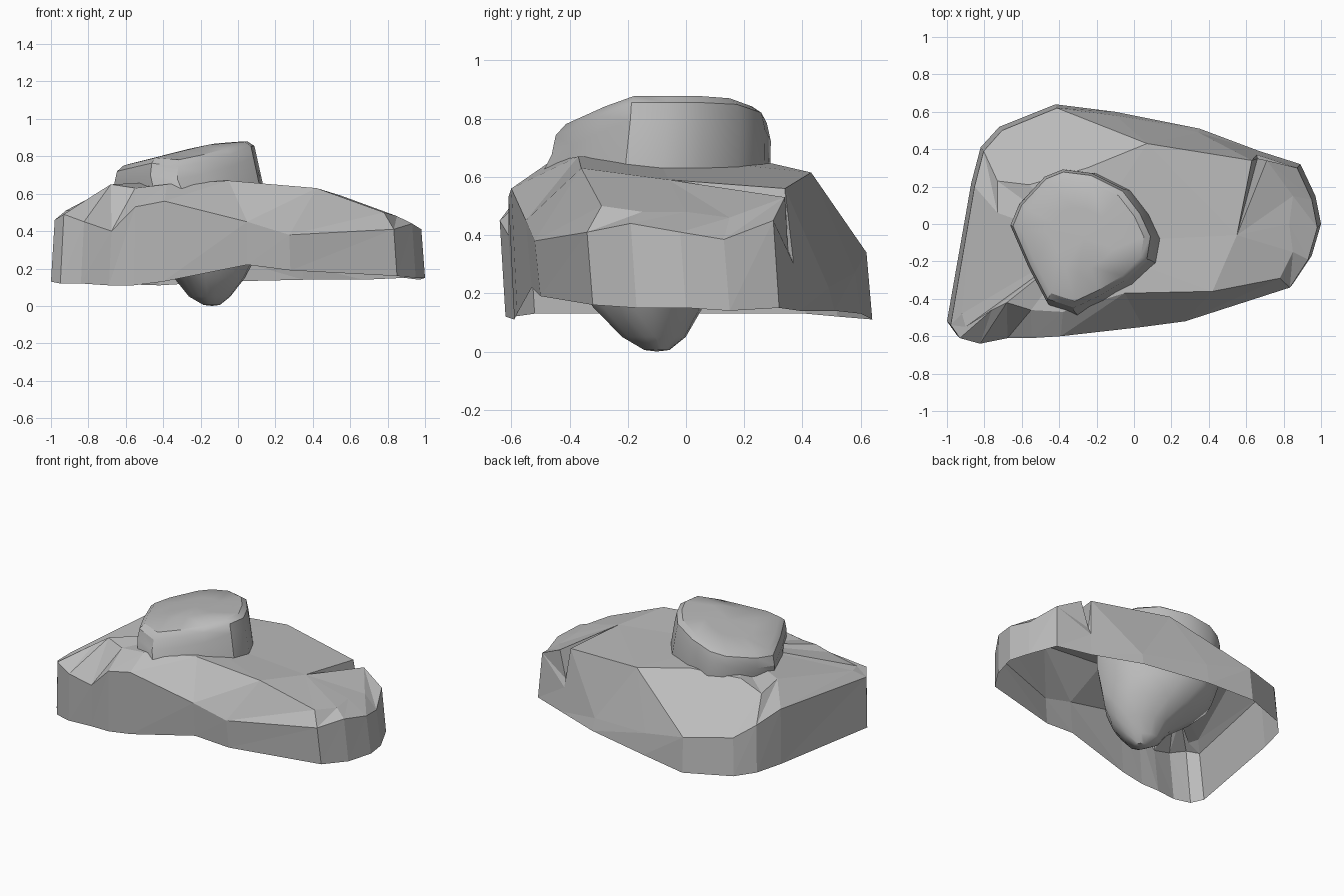
import bpy
import bmesh
from mathutils import Vector

cube = bpy.data.objects.get("Cube")
if cube:
    bpy.data.objects.remove(cube, do_unlink=True)

stone = bpy.data.materials.new("grey_stone")
stone.use_nodes = True
grey = (0.5, 0.5, 0.5, 1)
stone.diffuse_color = grey
shader = next(n for n in stone.node_tree.nodes if n.type == "BSDF_PRINCIPLED")
shader.inputs["Base Color"].default_value = grey
shader.inputs["Roughness"].default_value = 0.9


def finish(bm, name):
    """Turn a bmesh into a named stone object."""
    bmesh.ops.recalc_face_normals(bm, faces=bm.faces)
    mesh = bpy.data.meshes.new(name)
    bm.to_mesh(mesh)
    bm.free()
    mesh.materials.append(stone)
    obj = bpy.data.objects.new(name, mesh)
    bpy.context.collection.objects.link(obj)
    return obj


def bridge(bm, lower, upper, flipped=()):
    """Join two closed rings with split quads; flipped ones use the other diagonal."""
    count = len(lower)
    for i in range(count):
        j = (i + 1) % count
        if i in flipped:
            bm.faces.new((lower[i], lower[j], upper[i]))
            bm.faces.new((lower[j], upper[j], upper[i]))
        else:
            bm.faces.new((lower[i], lower[j], upper[j]))
            bm.faces.new((lower[i], upper[j], upper[i]))


# Slab wall: x, y, lower height, upper height around the outline
wall = [
    (-.84, -.62, .12, .45), (-.69, -.59, .11, .40), (-.56, -.59, .11, .53),
    (-.40, -.58, .13, .56), (.05, -.53, .22, .45), (.28, -.50, .19, .38),
    (.85, -.32, .16, .41), (.95, -.17, .15, .44), (1, 0, .15, .41),
    (.97, .15, .14, .385), (.89, .32, .15, .45), (.67, .39, .14, .30),
    (.35, .51, .14, .22), (-.10, .60, .13, .27), (-.42, .64, .11, .34),
    (-.72, .52, .12, .37), (-.82, .41, .13, .44), (-.87, .22, .13, .49),
    (-1, -.52, .13, .46), (-.95, -.59, .12, .49)]

# Slab crest: the broken upper edge, with a dip at the far crack
crest = [
    (-.76, -.46, .60), (-.68, -.42, .65), (-.55, -.46, .63), (-.38, -.47, .65),
    (-.05, -.37, .67), (.42, -.36, .63), (.78, -.29, .50), (.85, -.15, .48),
    (.83, 0, .48), (.85, .15, .46), (.71, .34, .53), (.66, .35, .35),
    (.63, .34, .56), (.07, .43, .615), (-.25, .30, .645), (-.56, .21, .625),
    (-.73, .23, .575), (-.73, .06, .61), (-.92, -.48, .51), (-.90, -.55, .51)]

bm = bmesh.new()
foot = [bm.verts.new((x, y, low)) for x, y, low, high in wall]
shoulder = [bm.verts.new((x * .98, y - .02, high)) for x, y, low, high in wall]
edge = [bm.verts.new(p) for p in crest]
bridge(bm, foot, shoulder)
bridge(bm, shoulder, edge, flipped={13})

# Slab top: fans around two hubs, one under the boulder, one at the crack tip
hubs = [bm.verts.new((-.28, -.1, .67)), bm.verts.new((.55, -.06, .59))]
owner = [hubs[v.co.x > .3] for v in edge]
for i, v in enumerate(edge):
    j = (i + 1) % len(edge)
    bm.faces.new((v, edge[j], owner[i]))
    if owner[i] != owner[j]:
        bm.faces.new((owner[i], edge[j], owner[j]))
finish(bm, "slab_rock")

# Boulder: one outline, scaled and shifted up from a narrow root
outline = [
    (-.65, -.02), (-.60, .10), (-.46, .25), (-.36, .29), (-.20, .27),
    (-.02, .18), (.08, .05), (.14, -.08), (.12, -.21), (0, -.33),
    (-.15, -.42), (-.30, -.49), (-.45, -.44), (-.55, -.25)]
middle = Vector((-.25, -.10))
layers = [  # scale, centre x, centre y, height
    (.11, -.14, -.10, .005), (.28, -.15, -.11, .05), (.48, -.15, -.13, .15),
    (.72, -.19, -.11, .25), (.90, -.24, -.10, .37), (1, -.25, -.10, .52),
    (1, -.25, -.10, .62)]
cap = [(.965, .085), (.93, .025), (.84, .002), (.45, 0)]  # scale, drop below top


def top_height(x, y):
    return min(.88, .88 + .1 * x, .9 + .24 * x, .87 + .45 * (y + .22))


bm = bmesh.new()
rings = []
for scale, cx, cy, z in layers:
    ring = []
    for p in outline:
        q = (Vector(p) - middle) * scale
        ring.append(bm.verts.new((q.x + cx, q.y + cy, z)))
    rings.append(ring)
for scale, drop in cap:
    ring = []
    for p in outline:
        q = (Vector(p) - middle) * scale
        x, y = q.x - .275, q.y - .085
        ring.append(bm.verts.new((x, y, top_height(x, y) - drop)))
    rings.append(ring)
for lower, upper in zip(rings, rings[1:]):
    bridge(bm, lower, upper)
ends = [(rings[0], (-.14, -.10, 0)), (rings[-1], (-.27, -.07, .838))]
for ring, tip in ends:
    hub = bm.verts.new(tip)
    for i, v in enumerate(ring):
        bm.faces.new((v, ring[(i + 1) % len(ring)], hub))
boulder = finish(bm, "boulder")

# Soft shading on the worn boulder only
bpy.ops.object.select_all(action="DESELECT")
boulder.select_set(True)
bpy.context.view_layer.objects.active = boulder
bpy.ops.object.shade_smooth_by_angle(angle=.6)
